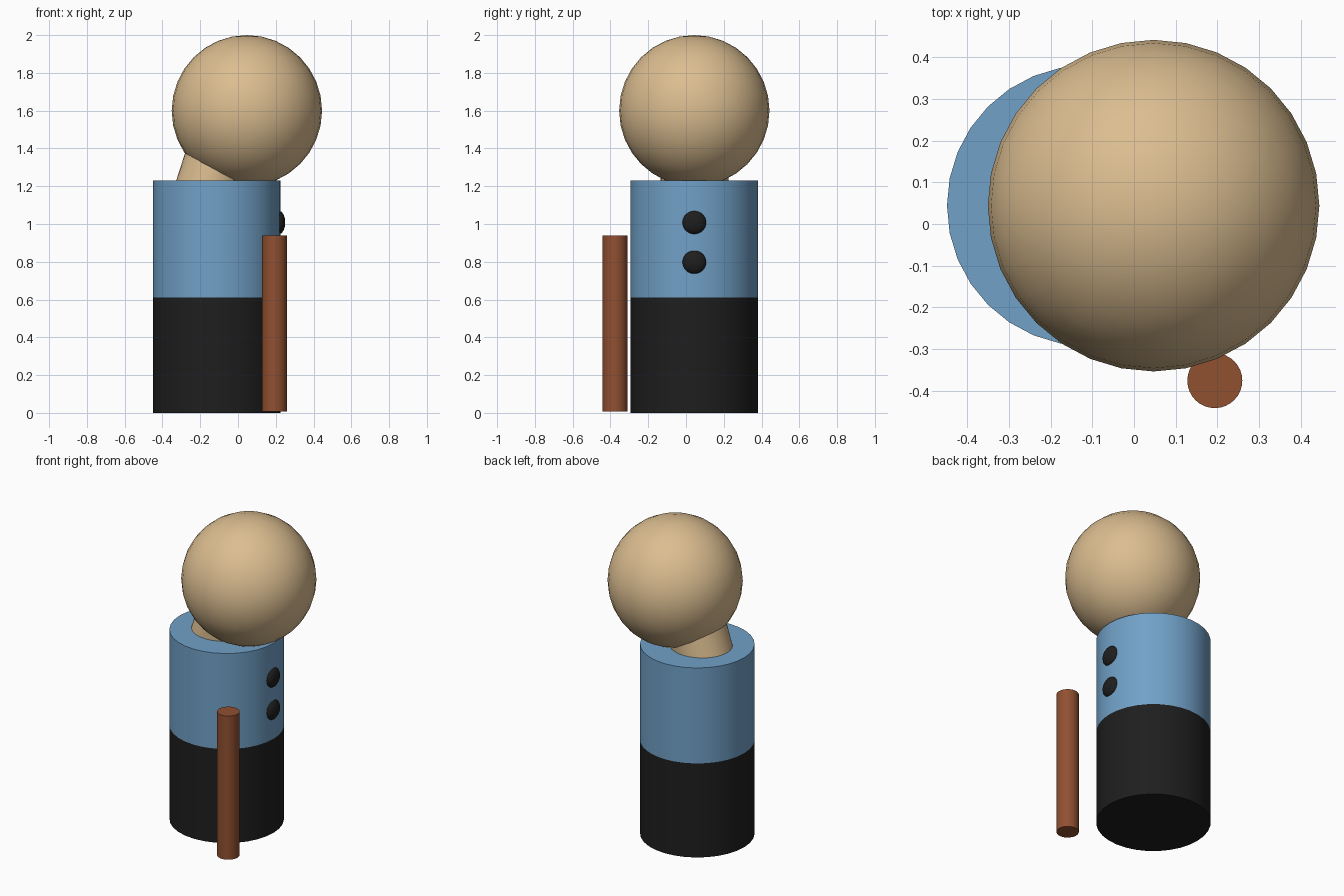
import bpy, bmesh, math
from mathutils import Vector

if "Cube" in bpy.data.objects:
    bpy.data.objects.remove(bpy.data.objects["Cube"])


def material(name, rgb):
    m = bpy.data.materials.new(name)
    m.diffuse_color = (*rgb, 1)
    m.use_nodes = True
    m.node_tree.nodes["Principled BSDF"].inputs["Base Color"].default_value = m.diffuse_color
    return m


TAN = material("tan", (0.71, 0.51, 0.28))
BLUE = material("blue", (0.165, 0.355, 0.57))
BLACK = material("black", (0.013, 0.013, 0.013))
BROWN = material("brown", (0.28, 0.08, 0.03))


def finish(name, *mats):
    ob = bpy.context.object
    ob.name = ob.data.name = name
    for m in mats:
        ob.data.materials.append(m)
    bpy.ops.object.shade_smooth_by_angle(angle=math.radians(40))
    return ob


def rod(name, start, end, radius, *mats):
    """Capped cylinder between two points."""
    a, b = Vector(start), Vector(end)
    bpy.ops.mesh.primitive_cylinder_add(
        vertices=32, radius=radius, depth=(b - a).length, location=(a + b) / 2,
        rotation=(b - a).to_track_quat('Z', 'Y').to_euler())
    return finish(name, *mats)


def ball(name, centre, scale, mat):
    bpy.ops.mesh.primitive_uv_sphere_add(segments=32, ring_count=16, radius=1,
                                         location=centre, scale=scale)
    bpy.ops.object.transform_apply(location=False, rotation=False, scale=True)
    return finish(name, mat)


CX, CY = -0.112, 0.044   # body axis
TOP, WAIST = 1.23, 0.61

# Body: one cylinder cut at the waist, shirt above and trousers below
body = rod("body", (CX, CY, 0), (CX, CY, TOP), 0.337, BLUE, BLACK)
bm = bmesh.new()
bm.from_mesh(body.data)
cut = WAIST - TOP / 2
bmesh.ops.bisect_plane(bm, geom=bm.verts[:] + bm.edges[:] + bm.faces[:],
                       plane_co=(0, 0, cut), plane_no=(0, 0, 1))
for f in bm.faces:
    f.material_index = 0 if f.calc_center_median().z > cut else 1
bm.to_mesh(body.data)
bm.free()

# Leaning neck and head
rod("neck", (-0.18, CY, 1.10), (-0.035, CY, 1.55), 0.18, TAN)
ball("head", (0.047, CY, 1.60), (0.398, 0.398, 0.40), TAN)

# Shirt buttons on the right side
for i, z in enumerate((1.008, 0.798)):
    ball(f"button_{i + 1}", (0.215, CY, z), (0.035, 0.063, 0.063), BLACK)

# Walking stick beside the body
rod("stick", (0.194, -0.376, 0.008), (0.194, -0.376, 0.94), 0.066, BROWN)
